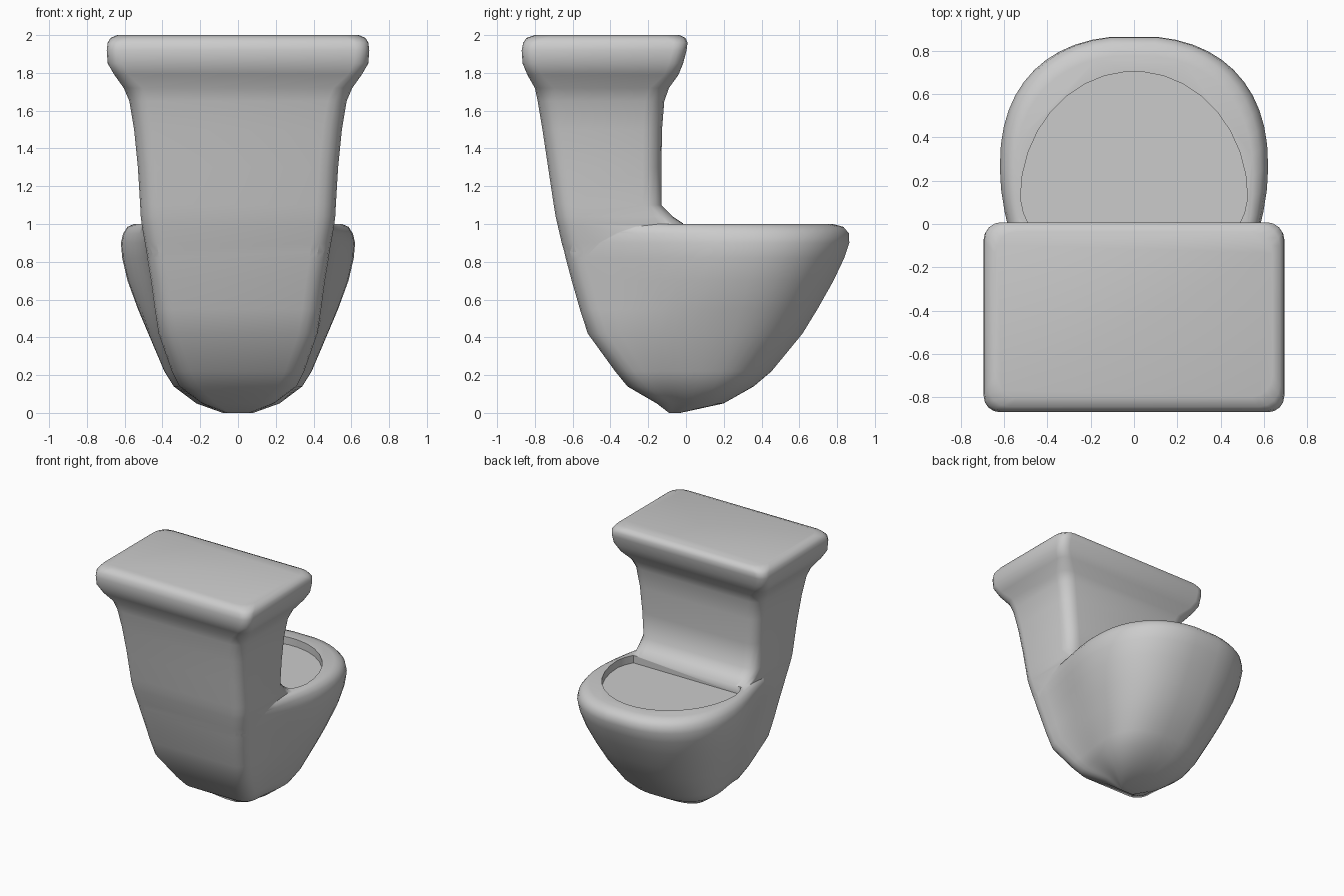
import bpy, bmesh, math

if "Cube" in bpy.data.objects:
    bpy.data.objects.remove(bpy.data.objects["Cube"])


def make_object(name, bm):
    bmesh.ops.recalc_face_normals(bm, faces=bm.faces[:])
    mesh = bpy.data.meshes.new(name)
    bm.to_mesh(mesh)
    bm.free()
    ob = bpy.data.objects.new(name, mesh)
    bpy.context.collection.objects.link(ob)
    return ob


def loft(name, rings):
    """Skin closed rings of equal length and cap both ends."""
    bm = bmesh.new()
    loops = [[bm.verts.new(p) for p in ring] for ring in rings]
    n = len(loops[0])
    for a, b in zip(loops, loops[1:]):
        for i in range(n):
            j = (i + 1) % n
            bm.faces.new((a[i], a[j], b[j], b[i]))
    bm.faces.new(loops[0])
    bm.faces.new(loops[-1])
    return make_object(name, bm)


def mirrored(half, z):
    """Close a right-hand outline (no points on x = 0) across the centre."""
    pts = half + [(-x, y) for x, y in reversed(half)]
    return [(x, y, z) for x, y in pts]


def corner(cx, cy, r, start, steps=4):
    return [(cx + r * math.cos(math.radians(start + 90 * i / steps)),
             cy + r * math.sin(math.radians(start + 90 * i / steps)))
            for i in range(steps + 1)]


def body_ring(z, y0, y1, wf, wm):
    # square front end, nearly straight sides, then flaring to a round bowl
    r = min(0.1, wf * 0.5, (y1 - y0) * 0.2)
    yc = y0 + 0.6 * (y1 - y0)
    ys = y0 + r
    half = corner(wf - r, y0 + r, r, -90)
    for i in range(1, 8):
        t = i / 8
        flare = 0.5 - 0.5 * math.cos(math.pi * t ** 1.1)
        half.append((wf + (wm - wf) * flare, ys + (yc - ys) * t))
    e = 2 / (2.6 - 0.3 * z)
    for i in range(12):
        a = math.pi / 2 * i / 12
        half.append((wm * math.cos(a) ** e, yc + (y1 - yc) * math.sin(a) ** e))
    return mirrored(half, z)


def tank_ring(z, y0, y1, w):
    r = 0.1 if z < 1.75 or z > 1.97 else 0.075
    return mirrored(corner(w - r, y0 + r, r, -90) + corner(w - r, y1 - r, r, 0), z)


# bowl and pedestal: z, front y, back y, front half width, widest half width
body_rows = [
    (0.0, -0.09, -0.03, 0.06, 0.08), (0.05, -0.155, 0.2, 0.19, 0.22),
    (0.14, -0.31, 0.36, 0.31, 0.34), (0.22, -0.375, 0.455, 0.35, 0.39),
    (0.42, -0.52, 0.62, 0.42, 0.475), (0.55, -0.562, 0.70, 0.44, 0.53),
    (0.7, -0.605, 0.785, 0.46, 0.585), (0.82, -0.637, 0.842, 0.48, 0.613),
    (0.9, -0.655, 0.869, 0.49, 0.62), (0.95, -0.66, 0.867, 0.49, 0.608),
    (0.985, -0.65, 0.838, 0.485, 0.585), (1.0, -0.62, 0.78, 0.475, 0.55)]
bowl = loft("toilet", [body_ring(*r) for r in body_rows])

# tank with its overhanging lid: z, front y, back y, half width
tank_rows = [
    (0.6, -0.565, -0.1, 0.43), (0.82, -0.635, -0.06, 0.478),
    (0.9, -0.658, -0.03, 0.493), (1.0, -0.681, -0.01, 0.51),
    (1.04, -0.69, -0.07, 0.515), (1.1, -0.70, -0.13, 0.518),
    (1.3, -0.73, -0.13, 0.53), (1.5, -0.76, -0.127, 0.55),
    (1.65, -0.785, -0.115, 0.575), (1.72, -0.80, -0.09, 0.605),
    (1.79, -0.84, -0.04, 0.655), (1.85, -0.865, -0.015, 0.69),
    (1.92, -0.87, 0.003, 0.695), (1.96, -0.862, 0.008, 0.69),
    (1.985, -0.845, -0.002, 0.675), (2.0, -0.80, -0.035, 0.64)]
tank = loft("tank_tool", [tank_ring(*r) for r in tank_rows])

# shallow recess in the seat
outline = [(0.48, -0.015), (0.51, 0.05)]
outline += [(0.525 * math.cos(a), 0.12 + 0.585 * math.sin(a))
            for a in [math.pi / 2 * i / 8.4 for i in range(9)]]
recess = loft("recess_tool", [mirrored(outline, 0.94), mirrored(outline, 1.03)])

# join the parts, then cut the recess
bpy.context.view_layer.objects.active = bowl
for tool, op in ((tank, 'UNION'), (recess, 'DIFFERENCE')):
    tool.hide_render = True
    mod = bowl.modifiers.new(op.title(), 'BOOLEAN')
    mod.operation = op
    mod.solver = 'EXACT'
    mod.object = tool
    bpy.ops.object.modifier_apply(modifier=mod.name)
    bpy.data.objects.remove(tool)

bpy.ops.object.select_all(action='DESELECT')
bowl.select_set(True)
bpy.ops.object.shade_smooth_by_angle(angle=math.radians(60))
